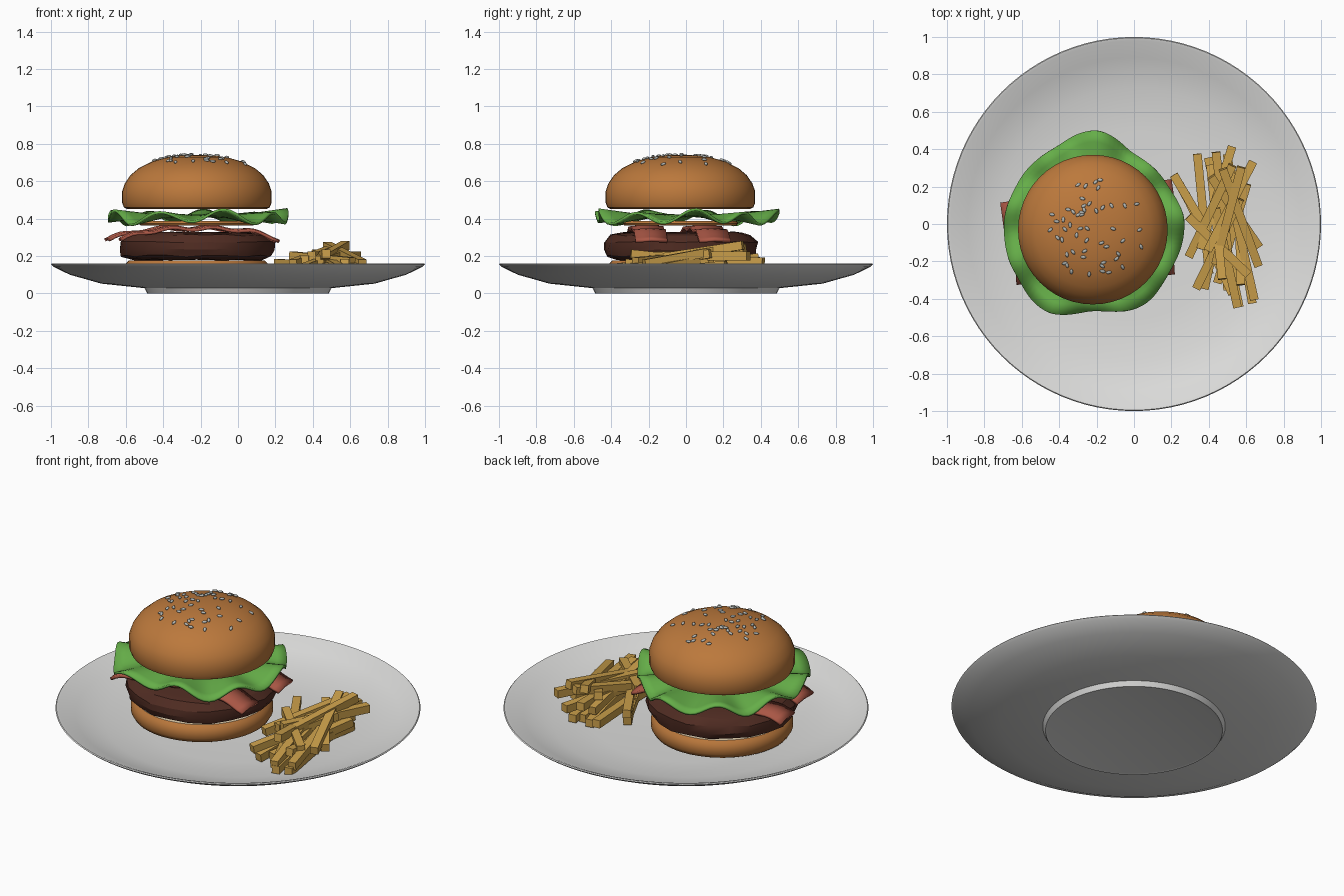
import bpy, bmesh, math, random
from mathutils import Vector, Matrix

if "Cube" in bpy.data.objects:
    bpy.data.objects.remove(bpy.data.objects["Cube"])
random.seed(4)
BX, BY = -0.22, -0.03          # burger axis


def material(name, rgb):
    m = bpy.data.materials.new(name)
    m.use_nodes = True
    m.diffuse_color = (*rgb, 1)
    m.node_tree.nodes["Principled BSDF"].inputs["Base Color"].default_value = (*rgb, 1)
    return m


WHITE = material("plate white", (0.72, 0.72, 0.71))
CRUST = material("bun crust", (0.50, 0.19, 0.045))
CRUMB = material("bun crumb", (0.80, 0.66, 0.45))
GREEN = material("lettuce green", (0.13, 0.42, 0.065))
MEAT = material("patty brown", (0.08, 0.025, 0.016))
RED = material("bacon red", (0.40, 0.095, 0.06))
GOLD = material("fry gold", (0.60, 0.35, 0.07))
SEED = material("sesame grey", (0.45, 0.47, 0.45))


def finish(name, bm, *mats, smooth=35):
    bmesh.ops.recalc_face_normals(bm, faces=bm.faces)
    me = bpy.data.meshes.new(name)
    bm.to_mesh(me)
    bm.free()
    for m in mats:
        me.materials.append(m)
    ob = bpy.data.objects.new(name, me)
    bpy.context.collection.objects.link(ob)
    if smooth:
        me.shade_smooth()
        me.set_sharp_from_angle(angle=math.radians(smooth))
    return ob


def lathe(profile, n, cx=0, cy=0, wobble=0):
    """Spin an (r, z) profile that starts and ends on the axis."""
    bm = bmesh.new()
    rings = []
    for r, z in profile:
        if r == 0:
            rings.append([bm.verts.new((cx, cy, z))] * n)
            continue
        ring = []
        for i in range(n):
            a = math.tau * i / n
            k = r + random.uniform(-wobble, wobble)
            dz = random.uniform(-wobble, wobble) * 0.6
            ring.append(bm.verts.new((cx + k * math.cos(a), cy + k * math.sin(a), z + dz)))
        rings.append(ring)
    for lo, hi in zip(rings, rings[1:]):
        for i in range(n):
            j = (i + 1) % n
            bm.faces.new(list(dict.fromkeys((lo[i], lo[j], hi[j], hi[i]))))
    return bm


# Plate with a foot ring
finish("plate", lathe([(0, 0.004), (0.47, 0.004), (0.485, 0.0), (0.5, 0.028), (0.73, 0.052),
                       (0.9, 0.10), (0.985, 0.142), (1.0, 0.155), (0.995, 0.16), (0.98, 0.157),
                       (0.89, 0.118), (0.73, 0.074), (0.5, 0.058), (0, 0.055)], 96), WHITE)


def bun(name, profile, crumb_normal):
    """Crust with a crumb-coloured cut face."""
    bm = lathe(profile, 48, BX, BY)
    bmesh.ops.recalc_face_normals(bm, faces=bm.faces)
    for f in bm.faces:
        c = f.calc_center_median()
        cut = f.normal.z * crumb_normal > 0.95 and math.hypot(c.x - BX, c.y - BY) < 0.36
        near = abs(c.z - (0.175 if crumb_normal > 0 else 0.45)) < 0.01
        f.material_index = int(cut and near)
    return finish(name, bm, CRUST, CRUMB)


bun("bottom_bun", [(0, 0.056), (0.34, 0.058), (0.375, 0.075), (0.39, 0.10), (0.39, 0.135),
                   (0.38, 0.16), (0.365, 0.175), (0, 0.175)], 1)
DOME = [(0.40, 0.485), (0.40, 0.545), (0.385, 0.588), (0.355, 0.632), (0.31, 0.67),
        (0.24, 0.705), (0.16, 0.728), (0.08, 0.738), (0, 0.741)]
bun("top_bun", [(0, 0.45), (0.37, 0.45), (0.39, 0.46)] + DOME, -1)

# Lumpy patty
finish("patty", lathe([(0, 0.18), (0.35, 0.18), (0.40, 0.20), (0.415, 0.235), (0.412, 0.275),
                       (0.38, 0.31), (0.33, 0.325), (0, 0.328)], 22, BX, BY, 0.008), MEAT, smooth=25)

# Thin slice hidden below the lettuce
finish("inner_slice", lathe([(0, 0.362), (0.30, 0.362), (0.31, 0.375), (0.30, 0.388), (0, 0.388)],
                            40, BX, BY), CRUST)


# Bacon strips draped across the patty
def bacon(name, start, end, width=0.17, steps=28):
    bm = bmesh.new()
    a, b = Vector((*start, 0)), Vector((*end, 0))
    side = Vector((-(b - a).y, (b - a).x, 0)).normalized() * width / 2
    rows = []
    for i in range(steps + 1):
        t = i / steps
        z = 0.345 - 0.06 * abs(2 * t - 1) ** 3 + 0.008 * math.sin(t * 24)
        p = a.lerp(b, t) + Vector((0, 0, z))
        rows.append([bm.verts.new(p + side * s + Vector((0, 0, 0.006 * (s == 0)))) for s in (-1, 0, 1)])
    for p, q in zip(rows, rows[1:]):
        for k in range(2):
            bm.faces.new((p[k], p[k + 1], q[k + 1], q[k]))
    ob = finish(name, bm, RED)
    mod = ob.modifiers.new("thickness", "SOLIDIFY")
    mod.thickness, mod.offset = 0.016, 0


bacon("bacon_back", (-0.70, 0.03), (0.21, 0.155))
bacon("bacon_front", (-0.63, -0.24), (0.21, -0.185))

# Lettuce leaf: uneven outline every 30 degrees, ripples growing outwards
OUTLINE = [0.48, 0.44, 0.43, 0.50, 0.46, 0.465, 0.485, 0.50, 0.535, 0.465, 0.505, 0.475]


def outline(a):
    u = a / math.tau * 12
    i, t = int(u) % 12, u % 1
    t = t * t * (3 - 2 * t)
    return OUTLINE[i] * (1 - t) + OUTLINE[(i + 1) % 12] * t


bm = bmesh.new()
N, rings = 108, []
for s in (0.3, 0.6, 0.75, 0.88, 1.0):
    ring = []
    for i in range(N):
        a = math.tau * i / N
        grow = max(0, (s - 0.5) / 0.5)
        z = 0.415 - 0.008 * grow + grow * (0.032 * math.sin(9 * a + 0.6) + 0.010 * math.sin(4 * a + 1))
        r = s * outline(a)
        ring.append(bm.verts.new((-0.21 + r * math.cos(a), r * math.sin(a), z)))
    rings.append(ring)
bm.faces.new(rings[0])
for lo, hi in zip(rings, rings[1:]):
    for i in range(N):
        j = (i + 1) % N
        bm.faces.new((lo[i], hi[i], hi[j], lo[j]))
leaf = finish("lettuce", bm, GREEN)
mod = leaf.modifiers.new("thickness", "SOLIDIFY")
mod.thickness, mod.offset = 0.014, 0


# Sesame seeds lying on the dome
def dome_height(r):
    for (r1, z1), (r2, z2) in zip(DOME, DOME[1:]):
        if r2 <= r <= r1 and r1 > r2:
            return z1 + (z2 - z1) * (r1 - r) / (r1 - r2)
    return DOME[-1][1]


bm = bmesh.new()
for i in range(52):
    r, a = 0.28 * math.sqrt(random.uniform(0.01, 1)), random.uniform(0, math.tau)
    slope = (dome_height(r + 0.01) - dome_height(max(0, r - 0.01))) / 0.02
    normal = Vector((-slope * math.cos(a), -slope * math.sin(a), 1)).normalized()
    pos = Vector((BX + r * math.cos(a), BY + r * math.sin(a), dome_height(r) + 0.004))
    turn = normal.to_track_quat("Z", "Y").to_matrix().to_4x4()
    spin = Matrix.Rotation(random.uniform(0, math.tau), 4, "Z")
    bmesh.ops.create_uvsphere(bm, u_segments=8, v_segments=6, radius=1,
                              matrix=Matrix.Translation(pos) @ turn @ spin @ Matrix.Diagonal((0.016, 0.009, 0.007, 1)))
finish("sesame_seeds", bm, SEED, smooth=60)

# Pile of fries: back end x, y, z then front end x, y, z
FRIES = [
    (0.22, 0.25, 0.16, 0.44, -0.12, 0.15), (0.34, 0.36, 0.11, 0.40, -0.25, 0.09),
    (0.52, 0.40, 0.17, 0.36, -0.12, 0.18), (0.63, 0.32, 0.20, 0.40, -0.13, 0.20),
    (0.44, 0.37, 0.19, 0.50, -0.12, 0.15), (0.40, 0.34, 0.09, 0.56, -0.43, 0.10),
    (0.50, 0.36, 0.10, 0.63, -0.41, 0.10), (0.60, 0.20, 0.15, 0.45, -0.30, 0.10),
    (0.28, 0.15, 0.10, 0.52, -0.36, 0.12), (0.25, 0.20, 0.09, 0.48, -0.22, 0.14),
    (0.56, 0.12, 0.21, 0.34, -0.33, 0.13), (0.50, 0.20, 0.18, 0.38, -0.33, 0.09),
    (0.48, 0.28, 0.25, 0.66, -0.21, 0.16), (0.42, 0.24, 0.21, 0.66, -0.11, 0.14),
    (0.44, 0.07, 0.19, 0.55, -0.43, 0.13), (0.53, 0.10, 0.17, 0.64, -0.39, 0.13),
    (0.52, 0.30, 0.24, 0.30, -0.16, 0.16), (0.30, 0.03, 0.20, 0.60, -0.26, 0.17),
    (0.47, 0.31, 0.09, 0.50, -0.34, 0.09), (0.56, 0.27, 0.09, 0.57, -0.31, 0.16),
    (0.41, 0.30, 0.15, 0.47, -0.28, 0.21), (0.57, 0.29, 0.255, 0.44, -0.20, 0.18),
]
bm = bmesh.new()
for f in FRIES:
    a, b = Vector(f[:3]), Vector(f[3:])
    turn = (b - a).to_track_quat("Y", "Z").to_matrix().to_4x4()
    bmesh.ops.create_cube(bm, size=1, matrix=Matrix.Translation((a + b) / 2) @ turn
                          @ Matrix.Diagonal((0.046, (b - a).length + 0.03, 0.046, 1)))
finish("fries", bm, GOLD, smooth=0)
